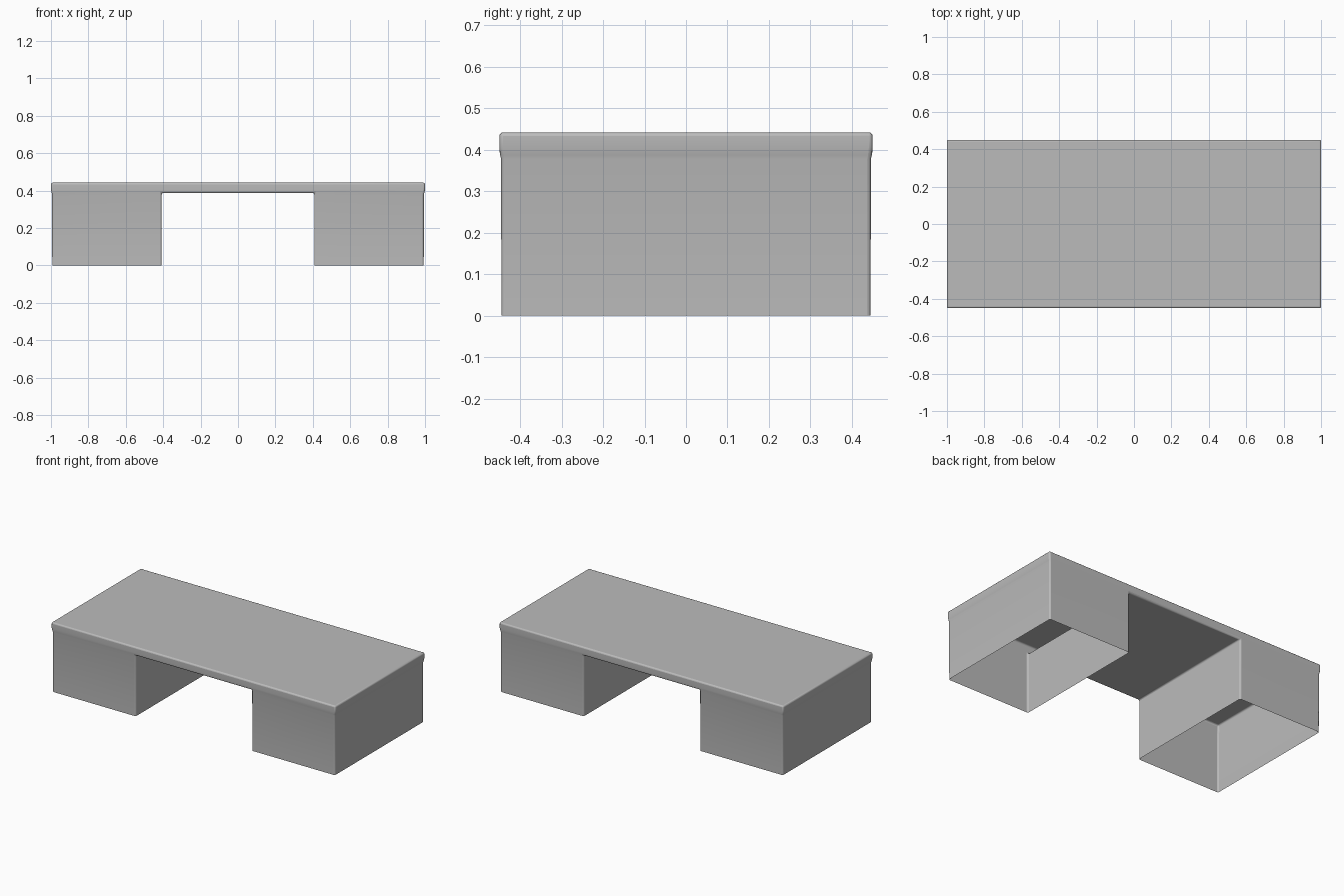
import bpy
import bmesh
import math

if "Cube" in bpy.data.objects:
    bpy.data.objects.remove(bpy.data.objects["Cube"], do_unlink=True)

TOP, KNEE_Z, KNEE_X = 0.442, 0.387, 0.408

# One plain grey finish
grey = bpy.data.materials.new("plain grey")
grey.use_nodes = True
colour = (0.5, 0.5, 0.5, 1)
grey.diffuse_color = colour
grey.node_tree.nodes["Principled BSDF"].inputs["Base Color"].default_value = colour

bm = bmesh.new()


def ring(half_x, half_y, z):
    """Outline of the desk at one height, split at the knee space."""
    xs = (-half_x, -KNEE_X, KNEE_X, half_x)
    front = [bm.verts.new((x, -half_y, z)) for x in xs]
    back = [bm.verts.new((x, half_y, z)) for x in reversed(xs)]
    return front + back


# Outer walls flare slightly into the thicker edge of the top
levels = [(0.993, 0.445, 0), (0.994, 0.446, 0.378), (0.996, 0.448, KNEE_Z),
          (1, 0.45, 0.405), (1, 0.45, TOP)]
rings = [ring(*level) for level in levels]
for (low, high), level in zip(zip(rings, rings[1:]), levels):
    for i in range(8):
        if i in (1, 5) and level[2] < KNEE_Z:
            continue  # opening of the knee space
        j = (i + 1) % 8
        bm.faces.new((low[i], low[j], high[j], high[i]))

# Desk surface, in three strips
t = rings[-1]
for a, b, c, d in ((0, 1, 6, 7), (1, 2, 5, 6), (2, 3, 4, 5)):
    bm.faces.new((t[a], t[b], t[c], t[d]))

# Inner pedestal walls and the underside over the knees; pedestals stay open below
for front, back in ((1, 6), (2, 5)):
    for low, high in zip(rings[:2], rings[1:3]):
        bm.faces.new((low[front], low[back], high[back], high[front]))
u = rings[2]
bm.faces.new((u[1], u[6], u[5], u[2]))
bmesh.ops.recalc_face_normals(bm, faces=bm.faces)

mesh = bpy.data.meshes.new("desk")
bm.to_mesh(mesh)
bm.free()
desk = bpy.data.objects.new("desk", mesh)
bpy.context.collection.objects.link(desk)
mesh.materials.append(grey)

# Softly rounded edges
bevel = desk.modifiers.new("rounded edges", 'BEVEL')
bevel.width = 0.014
bevel.segments = 3
bevel.limit_method = 'ANGLE'
bevel.angle_limit = math.radians(50)

bpy.context.view_layer.objects.active = desk
desk.select_set(True)
bpy.ops.object.shade_smooth_by_angle(angle=math.radians(40))
